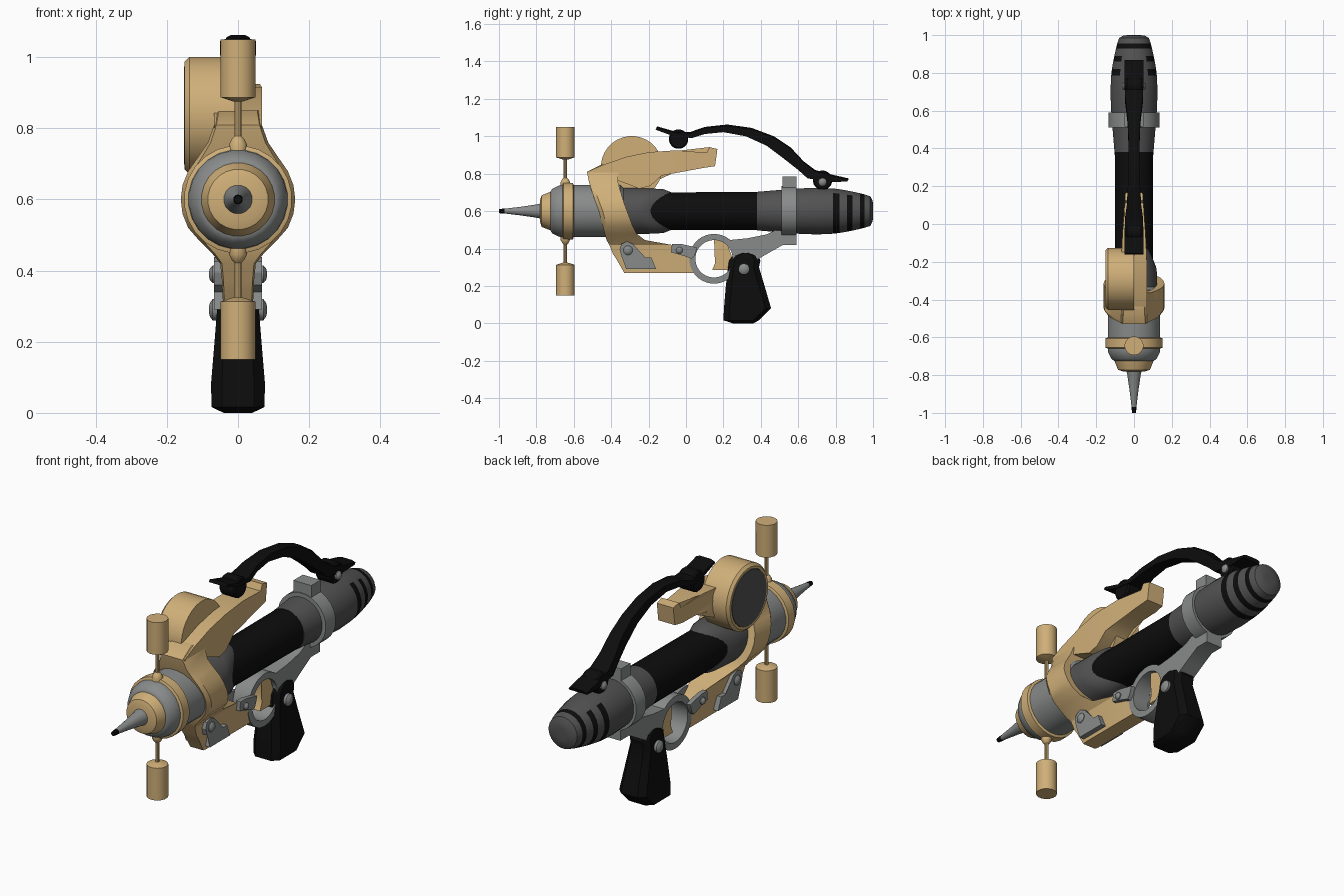
import bpy, bmesh, math
from mathutils import Vector

CZ = 0.6  # height of the barrel axis


def colour(name, r, g, b):
    m = bpy.data.materials.new(name)
    m.diffuse_color = (r, g, b, 1)
    return m


BRASS = colour("brass", 0.63, 0.43, 0.19)
GREY = colour("light grey", 0.25, 0.26, 0.26)
DARK = colour("dark grey", 0.085, 0.085, 0.085)
BLACK = colour("black", 0.004, 0.004, 0.004)


def finish(name, bm, mats, angle=35):
    bmesh.ops.recalc_face_normals(bm, faces=bm.faces[:])
    me = bpy.data.meshes.new(name)
    bm.to_mesh(me)
    bm.free()
    for m in mats:
        me.materials.append(m)
    ob = bpy.data.objects.new(name, me)
    bpy.context.collection.objects.link(ob)
    bpy.ops.object.select_all(action='DESELECT')
    ob.select_set(True)
    bpy.context.view_layer.objects.active = ob
    bpy.ops.object.shade_smooth_by_angle(angle=math.radians(angle))
    return ob


def loft(name, rings, mats, angle=35, rule=None, closed=False):
    """Skin rings of points; rule(row, face centre) picks the material."""
    bm = bmesh.new()
    rows = [[bm.verts.new(p) for p in r] for r in rings]
    n = len(rows[0])
    pairs = list(zip(rows, rows[1:])) + ([(rows[-1], rows[0])] if closed else [])
    for k, (a, b) in enumerate(pairs):
        for i in range(n):
            j = (i + 1) % n
            f = bm.faces.new((a[i], a[j], b[j], b[i]))
            if rule:
                f.material_index = rule(k, f.calc_center_median())
    if not closed:
        bm.faces.new(rows[0])
        bm.faces.new(rows[-1])
    return finish(name, bm, mats, angle)


def turned(name, profile, mats, axis='Y', at=(0, 0, CZ), seg=24, rule=None, closed=False, bend=None):
    """Profile of (distance along axis, radius) spun around an axis."""
    rings = []
    for k, (d, r) in enumerate(profile):
        ring = []
        for i in range(seg):
            a = 2 * math.pi * (i + 0.5) / seg
            c, s = r * math.cos(a), r * math.sin(a)
            e = d + (bend(k, a) if bend else 0)
            v = {'X': (e, c, s), 'Y': (c, e, s), 'Z': (c, s, e)}[axis]
            ring.append(Vector(v) + Vector(at))
        rings.append(ring)
    return loft(name, rings, mats, 35, rule, closed)


def plate(name, pts, width, mat, x0=0.0):
    """Side outline of (y, z) points thickened in x; width may vary by (y, z)."""
    w = width if callable(width) else (lambda y, z: width)
    bm = bmesh.new()
    l = [bm.verts.new((x0 - w(y, z), y, z)) for y, z in pts]
    r = [bm.verts.new((x0 + w(y, z), y, z)) for y, z in pts]
    caps = [bm.faces.new(l), bm.faces.new(r)]
    for i in range(len(pts)):
        j = (i + 1) % len(pts)
        bm.faces.new((l[i], l[j], r[j], r[i]))
    bmesh.ops.triangulate(bm, faces=caps)
    return finish(name, bm, [mat], 30)


# Barrel, front to back
turned("needle_tip", [(-1, 0.011), (-0.97, 0.014)], [BLACK], seg=10)
turned("needle", [(-0.97, 0.013), (-0.88, 0.024), (-0.8, 0.036), (-0.76, 0.045)], [GREY], seg=16)
turned("nose_cap", [(-0.78, 0.06), (-0.772, 0.085), (-0.735, 0.1), (-0.72, 0.105), (-0.7, 0.105)], [BRASS])
turned("front_barrel", [(-0.725, 0.105), (-0.715, 0.12), (-0.68, 0.138), (-0.66, 0.14), (-0.35, 0.14), (-0.33, 0.12)], [GREY])
turned("front_band", [(-0.66, 0.14), (-0.655, 0.152), (-0.605, 0.152), (-0.6, 0.14)], [BRASS])
turned("middle_sleeve", [(-0.37, 0.124), (-0.2, 0.122), (-0.12, 0.118), (-0.08, 0.102), (-0.08, 0.09)], [DARK],
       seg=32, bend=lambda k, a: -0.11 * math.cos(a) ** 2 if k > 1 else (-0.06 * math.cos(a) ** 2 if k == 1 else 0))
turned("inner_barrel", [(-0.38, 0.1), (0.42, 0.103)], [BLACK])


def stripe(k, c):
    # painted bands on the tail, the first two broken at the top
    return 1 if k in (4, 6, 8) and (k == 8 or c.z - CZ < 0.092) else 0


turned("tail", [(0.38, 0.104), (0.5, 0.114), (0.6, 0.122), (0.7, 0.126), (0.785, 0.122), (0.82, 0.118), (0.86, 0.111),
                (0.89, 0.105), (0.93, 0.096), (0.955, 0.09), (0.985, 0.08), (0.998, 0.055), (1.0, 0.03)],
       [DARK, BLACK], rule=stripe)

# Rear clamp with top and bottom lugs
turned("rear_clamp", [(0.51, 0.1), (0.51, 0.135), (0.59, 0.135), (0.59, 0.1)], [GREY])
plate("clamp_top_lug", [(0.515, 0.7), (0.515, 0.785), (0.59, 0.785), (0.59, 0.7)], 0.05, GREY)

# Bracket wrapping the barrel: (z, front y, back y, half width)
spine = [(0.27, -0.33, 0.04, 0.04), (0.34, -0.37, 0.04, 0.044), (0.37, -0.39, -0.02, 0.045), (0.42, -0.41, -0.08, 0.05),
         (0.445, -0.425, -0.22, 0.07), (0.48, -0.435, -0.265, 0.105), (0.52, -0.445, -0.285, 0.14),
         (0.56, -0.455, -0.3, 0.156), (0.6, -0.465, -0.315, 0.161), (0.64, -0.48, -0.33, 0.156),
         (0.68, -0.495, -0.342, 0.14), (0.72, -0.508, -0.355, 0.112), (0.76, -0.52, -0.365, 0.085),
         (0.81, -0.53, -0.36, 0.067), (0.85, -0.45, -0.36, 0.06)]
loft("bracket", [[(-w, b, z), (-w, f + 0.02, z), (-w * 0.9, f, z), (w * 0.9, f, z), (w, f + 0.02, z), (w, b, z)]
                 for z, f, b, w in spine], [BRASS], 30)

# Upper fin running back to a small hook
plate("upper_fin", [(-0.525, 0.81), (-0.45, 0.845), (-0.32, 0.89), (-0.2, 0.915), (-0.05, 0.925), (0.11, 0.912),
                    (0.125, 0.942), (0.168, 0.932), (0.155, 0.84), (0.1, 0.832), (0, 0.835), (-0.08, 0.822),
                    (-0.13, 0.79), (-0.19, 0.735), (-0.25, 0.72), (-0.3, 0.74), (-0.37, 0.765), (-0.48, 0.74)],
      lambda y, z: 0.068 if y < -0.15 else 0.068 - 0.07 * (y + 0.15), BRASS)

# Round side drum with a dark face
drum = (0, -0.29, 0.836)
turned("side_drum", [(-0.138, 0.14), (-0.15, 0.14), (-0.15, 0.152), (-0.137, 0.165), (0, 0.165)], [BRASS],
       'X', drum, 32)
turned("drum_face", [(-0.152, 0.138), (-0.136, 0.138)], [DARK], 'X', drum, 32)

# Aerials above and below the front band
for side, label in ((1, "top"), (-1, "bottom")):
    prof = lambda ps: [(side * d, r) for d, r in ps]
    at = (0, -0.645, CZ)
    turned(label + "_aerial_rod", prof([(0.13, 0.01), (0.3, 0.01)]), [BRASS], 'Z', at, 10)
    turned(label + "_aerial_knob", prof([(0.135, 0.026), (0.155, 0.026), (0.17, 0.018), (0.178, 0.01)]),
           [BRASS], 'Z', at, 12)
    turned(label + "_aerial_weight", prof([(0.275, 0.012), (0.287, 0.05), (0.45, 0.05)]), [BRASS], 'Z', at, 16)

# Trigger guard, rear strut and trigger
turned("trigger_guard", [(-0.045, 0.1), (-0.045, 0.133), (0.045, 0.133), (0.045, 0.1)], [GREY], 'X',
       (0, 0.15, 0.345), 32, closed=True)
plate("rear_strut", [(0.59, 0.5), (0.59, 0.42), (0.52, 0.42), (0.44, 0.375), (0.38, 0.34), (0.28, 0.345), (0.27, 0.39),
                     (0.23, 0.445), (0.33, 0.455), (0.43, 0.475), (0.5, 0.51)], 0.045, GREY)
plate("trigger", [(0.15, 0.45), (0.21, 0.45), (0.245, 0.36), (0.23, 0.285), (0.14, 0.285), (0.155, 0.32),
                  (0.162, 0.36), (0.158, 0.41)], 0.025, BRASS)

# Side plates and bolts, mirrored left and right
for s, label in ((-1, "left"), (1, "right")):
    plate(label + "_guard_tab", [(-0.08, 0.38), (-0.075, 0.425), (-0.03, 0.425), (0.06, 0.405), (0.045, 0.36),
                                 (0.03, 0.345), (-0.01, 0.36)], 0.012, GREY, s * 0.054)
    plate(label + "_front_plate", [(-0.355, 0.395), (-0.345, 0.425), (-0.315, 0.438), (-0.285, 0.425), (-0.23, 0.35),
                                   (-0.185, 0.352), (-0.16, 0.29), (-0.32, 0.29), (-0.305, 0.34), (-0.345, 0.36)],
          0.014, GREY, s * 0.054)
    for part, y, z, r, x in (("guard_bolt", -0.035, 0.39, 0.018, 0.066), ("front_bolt", -0.31, 0.39, 0.025, 0.066),
                             ("grip_bolt", 0.31, 0.29, 0.03, 0.066), ("lever_bolt", 0.73, 0.755, 0.022, 0.048)):
        turned(label + "_" + part, [(s * (x - 0.02), r), (s * (x + 0.005), r), (s * (x + 0.013), r * 0.65),
                                    (s * (x + 0.016), r * 0.2)], [GREY], 'X', (0, y, z), 14)

# Grip: (z, front y, back y, half width)
grip = [(0.0, 0.25, 0.36, 0.04), (0.016, 0.2, 0.39, 0.074), (0.08, 0.203, 0.455, 0.076), (0.2, 0.213, 0.42, 0.066),
        (0.3, 0.225, 0.39, 0.058), (0.335, 0.23, 0.398, 0.057), (0.362, 0.25, 0.385, 0.055), (0.376, 0.28, 0.355, 0.05)]
loft("grip", [[(-w, f + 0.03, z), (-w * 0.6, f, z), (w * 0.6, f, z), (w, f + 0.03, z),
               (w, b - 0.03, z), (w * 0.6, b, z), (-w * 0.6, b, z), (-w, b - 0.03, z)] for z, f, b, w in grip], [BLACK])

# Arched top lever: top y, top z, bottom y, bottom z, half width
arch = [(-0.155, 1.053, -0.162, 1.035, 0.05), (-0.06, 1.026, -0.08, 1.005, 0.05), (0.02, 1.022, 0.03, 0.99, 0.048),
        (0.1, 1.05, 0.1, 1.012, 0.038), (0.22, 1.063, 0.2, 1.022, 0.032), (0.35, 1.045, 0.32, 1.0, 0.03),
        (0.47, 1.0, 0.43, 0.95, 0.03), (0.56, 0.94, 0.53, 0.875, 0.034), (0.63, 0.865, 0.6, 0.82, 0.042),
        (0.69, 0.82, 0.65, 0.775, 0.048), (0.78, 0.795, 0.775, 0.755, 0.05), (0.868, 0.775, 0.862, 0.758, 0.05)]
loft("top_lever", [[(-w, b, c), (-w, t, u - 0.007), (-w * 0.6, t, u), (w * 0.6, t, u), (w, t, u - 0.007), (w, b, c)]
                   for t, u, b, c, w in arch], [BLACK])
for label, y, z, w in (("front_lever_knob", -0.04, 0.985, 0.045), ("rear_lever_pivot", 0.73, 0.765, 0.045)):
    turned(label, [(-w, 0.045), (-w + 0.008, 0.052), (w - 0.008, 0.052), (w, 0.045)], [BLACK], 'X', (0, y, z), 20)
